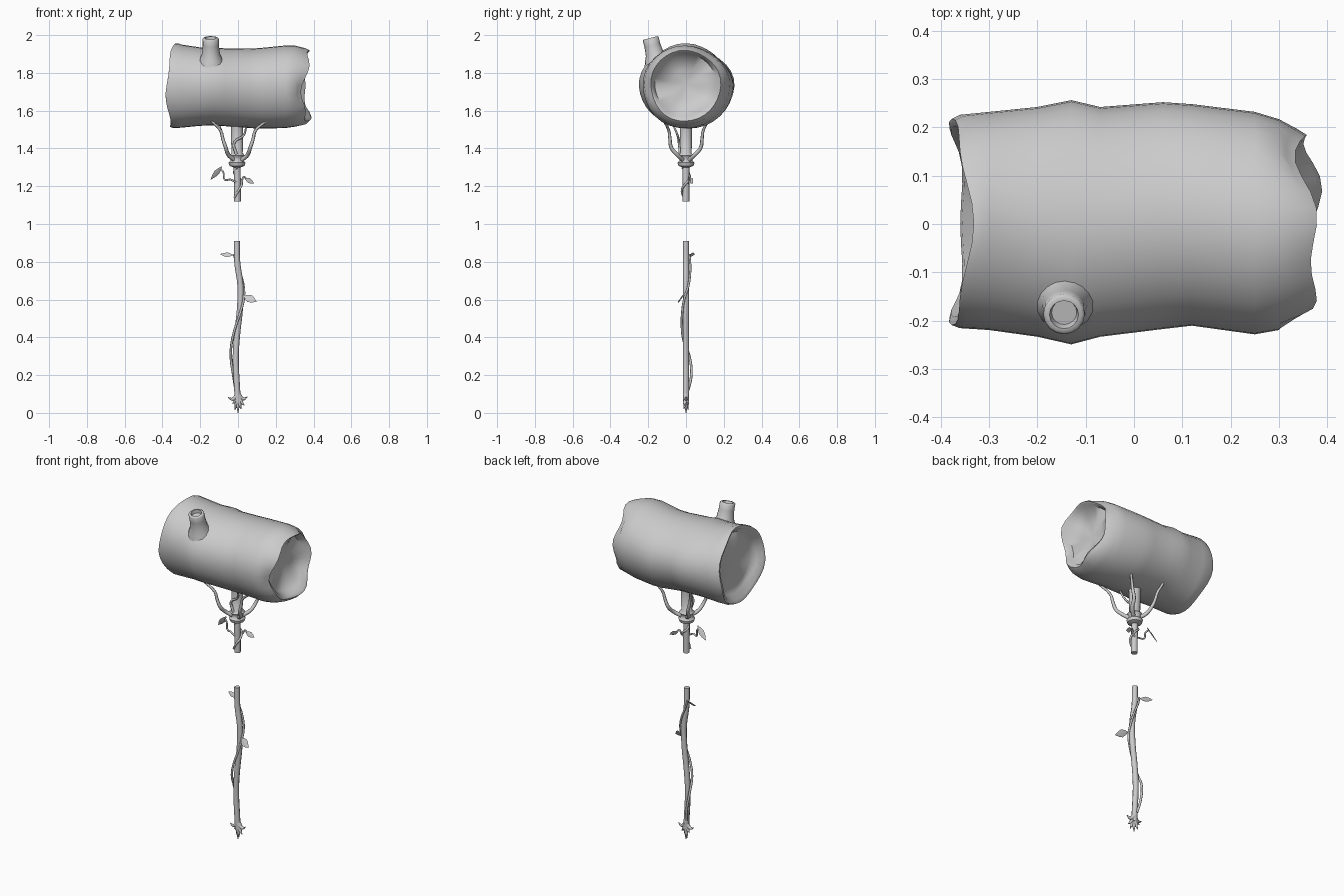
import bpy, bmesh
from math import sin, cos, pi, radians
from mathutils import Vector

cube = bpy.data.objects.get("Cube")
if cube:
    bpy.data.objects.remove(cube, do_unlink=True)

wood = bpy.data.materials.new("pale_grey")
wood.use_nodes = True
GREY = (0.6, 0.6, 0.6, 1)
wood.diffuse_color = GREY
wood.node_tree.nodes["Principled BSDF"].inputs["Base Color"].default_value = GREY


def finish(name, mesh, angle=50):
    mesh.materials.clear()
    mesh.materials.append(wood)
    ob = bpy.data.objects.new(name, mesh)
    bpy.context.collection.objects.link(ob)
    bpy.ops.object.select_all(action='DESELECT')
    ob.select_set(True)
    bpy.context.view_layer.objects.active = ob
    bpy.ops.object.shade_smooth_by_angle(angle=radians(angle))
    return ob


def loft(name, rings, angle=50):
    """Skin a list of equal point rings and close both ends with a fan."""
    bm = bmesh.new()
    loops = [[bm.verts.new(p) for p in r] for r in rings]
    n = len(loops[0])
    for a, b in zip(loops, loops[1:]):
        for i in range(n):
            j = (i + 1) % n
            bm.faces.new((a[i], a[j], b[j], b[i]))
    for r in (loops[0], loops[-1]):
        mid = bm.verts.new(sum((v.co for v in r), Vector()) / n)
        for i in range(n):
            bm.faces.new((r[i], r[(i + 1) % n], mid))
    bmesh.ops.recalc_face_normals(bm, faces=bm.faces)
    mesh = bpy.data.meshes.new(name)
    bm.to_mesh(mesh)
    bm.free()
    return finish(name, mesh, angle)


def tube(name, pts, radius, taper=1.0):
    """Round tube along a smooth path, narrowing to taper at its tip."""
    cu = bpy.data.curves.new(name, 'CURVE')
    cu.dimensions = '3D'
    cu.bevel_depth, cu.bevel_resolution = radius, 2
    cu.resolution_u, cu.use_fill_caps = 5, True
    sp = cu.splines.new('BEZIER')
    sp.bezier_points.add(len(pts) - 1)
    for i, (bp, p) in enumerate(zip(sp.bezier_points, pts)):
        bp.co = p
        bp.handle_left_type = bp.handle_right_type = 'AUTO'
        bp.radius = 1 + (taper - 1) * i / (len(pts) - 1)
    tmp = bpy.data.objects.new(name + "_path", cu)
    bpy.context.collection.objects.link(tmp)
    deps = bpy.context.evaluated_depsgraph_get()
    mesh = bpy.data.meshes.new_from_object(tmp.evaluated_get(deps))
    bpy.data.objects.remove(tmp, do_unlink=True)
    mesh.name = name
    return finish(name, mesh)


def leaf(name, base, tip, side, width):
    """Thin pointed blade from base to tip."""
    base, tip = Vector(base), Vector(tip)
    axis = tip - base
    side = Vector(side)
    side = (side - side.project(axis)).normalized()
    up = axis.cross(side).normalized() * 0.002
    rings = []
    for t, w in ((0, 0.06), (0.2, 0.6), (0.45, 1), (0.7, 0.75), (1, 0.03)):
        c = base + axis * t
        s = side * width * w / 2
        rings.append([c - s, c + up, c + s, c - up])
    return loft(name, rings, 70)


# Log: stations along x as (x, y low, y high, z low, z high)
STATIONS = [
    (-0.30, -0.222, 0.230, 1.510, 1.950), (-0.20, -0.236, 0.240, 1.520, 1.935),
    (-0.13, -0.252, 0.254, 1.522, 1.935), (-0.07, -0.236, 0.240, 1.518, 1.930),
    (0.06, -0.220, 0.250, 1.508, 1.928), (0.12, -0.213, 0.246, 1.505, 1.932),
    (0.25, -0.231, 0.230, 1.508, 1.945), (0.30, -0.222, 0.215, 1.515, 1.945),
]
SEG = 32
ANGLES = [2 * pi * i / SEG for i in range(SEG)]


def station(x, y0, y1, z0, z1, wave=lambda a: 0, lump=0.0):
    ring = []
    for a in ANGLES:
        k = 1 + lump * sin(3 * a + 1) + 0.5 * lump * sin(5 * a)
        ring.append((x + wave(a), (y0 + y1) / 2 + (y1 - y0) / 2 * k * cos(a),
                     (z0 + z1) / 2 + (z1 - z0) / 2 * k * sin(a)))
    return ring


def right_wave(a):
    return 0.018 * sin(2 * a - 2.4) + 0.012 * sin(5 * a + 1)


def left_wave(a):
    return -0.016 * cos(2 * a) + 0.008 * sin(a) + 0.006 * sin(5 * a)


rings = [
    station(-0.315, -0.15, 0.15, 1.60, 1.87),
    station(-0.325, -0.18, 0.18, 1.56, 1.91, left_wave),
    station(-0.358, -0.195, 0.20, 1.535, 1.94, left_wave, 0.015),
    station(-0.362, -0.212, 0.215, 1.515, 1.955, left_wave, 0.015),
    station(-0.345, -0.218, 0.224, 1.508, 1.957, left_wave, 0.012),
]
rings += [station(*s, lump=0.012) for s in STATIONS]
rings += [
    station(0.34, -0.20, 0.195, 1.525, 1.93, right_wave, 0.012),
    station(0.36, -0.188, 0.182, 1.545, 1.92, right_wave, 0.015),
    station(0.352, -0.178, 0.174, 1.565, 1.91, right_wave, 0.015),
    station(0.32, -0.165, 0.16, 1.58, 1.90, right_wave),
    station(0.295, -0.08, 0.08, 1.66, 1.82),
]
loft("log", rings, 60)

# Hollow branch stub on the upper front of the log
LOW, HIGH = Vector((-0.142, -0.148, 1.83)), Vector((-0.145, -0.188, 1.985))
axis = (HIGH - LOW).normalized()
u = Vector((1, 0, 0))
v = axis.cross(u)
rings = []
for t, r in ((0, 0.075), (0.28, 0.06), (0.45, 0.048), (0.75, 0.043), (0.97, 0.043),
             (1, 0.038), (1, 0.03), (0.88, 0.026)):
    c = LOW.lerp(HIGH, t)
    rings.append([c + (u * cos(a) + v * sin(a)) * r for a in ANGLES[::2]])
loft("branch_stub", rings)

# Neck and flared collar under the log
rings = []
for z, r in ((1.30, 0.02), (1.308, 0.04), (1.325, 0.045), (1.335, 0.034), (1.352, 0.034),
             (1.362, 0.042), (1.375, 0.03), (1.50, 0.032), (1.54, 0.036)):
    rings.append([(-0.005 + r * cos(a), r * sin(a), z) for a in ANGLES[::2]])
loft("collar", rings)

# Four crooked roots gripping the log
for i, (sx, sy, reach) in enumerate(((-1, -1, 0.14), (1, -1, 0.15), (-1, 1, 0.11), (1, 1, 0.12))):
    path = [(0.02 * sx, 0.018 * sy, 1.34), (0.05 * sx, 0.045 * sy, 1.365),
            (0.065 * sx, 0.078 * sy, 1.405), (0.08 * sx, 0.085 * sy, 1.45),
            (0.09 * sx, 0.09 * sy, 1.49), (reach * sx, 0.115 * sy, 1.545)]
    tube(f"grip_root_{i + 1}", path, 0.012, 0.55)
tube("neck_root", [(-0.01, -0.03, 1.37), (-0.02, -0.037, 1.43), (0.03, -0.045, 1.47),
                   (0.045, -0.07, 1.53)], 0.008, 0.6)

# Upper and lower halves of the handle
tube("upper_handle", [(-0.003, 0, 1.12), (-0.003, 0, 1.21), (-0.005, 0, 1.31)], 0.018)
tube("lower_handle", [(0, 0, 0.06), (-0.006, 0, 0.15), (-0.012, 0, 0.30), (-0.004, 0, 0.42),
                      (0.01, 0, 0.55), (0.013, 0, 0.67), (-0.004, 0, 0.80),
                      (-0.006, 0, 0.91)], 0.016)

# Vines winding round the handle
tube("lower_vine", [(-0.012, 0.012, 0.12), (-0.025, 0.028, 0.20), (-0.038, 0.018, 0.30),
                    (-0.032, -0.012, 0.38), (-0.012, -0.022, 0.46), (0.012, -0.02, 0.53),
                    (0.03, -0.01, 0.60), (0.03, 0.012, 0.67), (0.012, 0.022, 0.74),
                    (-0.012, 0.022, 0.80), (-0.022, 0.018, 0.84)], 0.007, 0.75)
tube("upper_vine", [(-0.02, -0.012, 1.14), (0.004, -0.022, 1.18), (0.02, -0.005, 1.21),
                    (0.01, 0.02, 1.24), (-0.02, 0.012, 1.27), (-0.005, -0.02, 1.30)], 0.006)
tube("left_stalk", [(0, 0.01, 1.21), (0.02, 0.015, 1.23), (0.032, 0.02, 1.25),
                    (0.042, 0.024, 1.24)], 0.005)
tube("right_stalk", [(-0.01, -0.015, 1.22), (-0.04, -0.012, 1.235), (-0.07, 0, 1.235),
                     (-0.078, 0.005, 1.275), (-0.092, 0.01, 1.29)], 0.005)

# Leaves
leaf("upper_right_leaf", (-0.085, 0.01, 1.305), (-0.145, 0.02, 1.235), (1, 0.6, -0.6), 0.032)
leaf("upper_left_leaf", (0.035, 0.022, 1.243), (0.085, 0.035, 1.215), (0.3, 0.6, 1), 0.03)
leaf("lower_left_leaf", (0.03, -0.015, 0.62), (0.098, -0.042, 0.588), (0.4, 0.5, 1), 0.045)
leaf("lower_right_leaf", (-0.025, 0.018, 0.835), (-0.095, 0.045, 0.84), (0, 0.6, 1), 0.027)

# Foot of the handle: flared points and a centre spike
for i, (x, z, y) in enumerate(((-0.052, 0.082, 0), (0.05, 0.085, 0), (-0.03, 0.05, 0.01),
                               (0.034, 0.04, -0.01), (0, 0, 0), (-0.016, 0.015, 0.012),
                               (0.016, 0.02, -0.012))):
    tube(f"foot_point_{i + 1}", [(0, 0, 0.095), (x * 0.55, y * 0.5, 0.04 + z * 0.4), (x, y, z)],
         0.016, 0.12)
